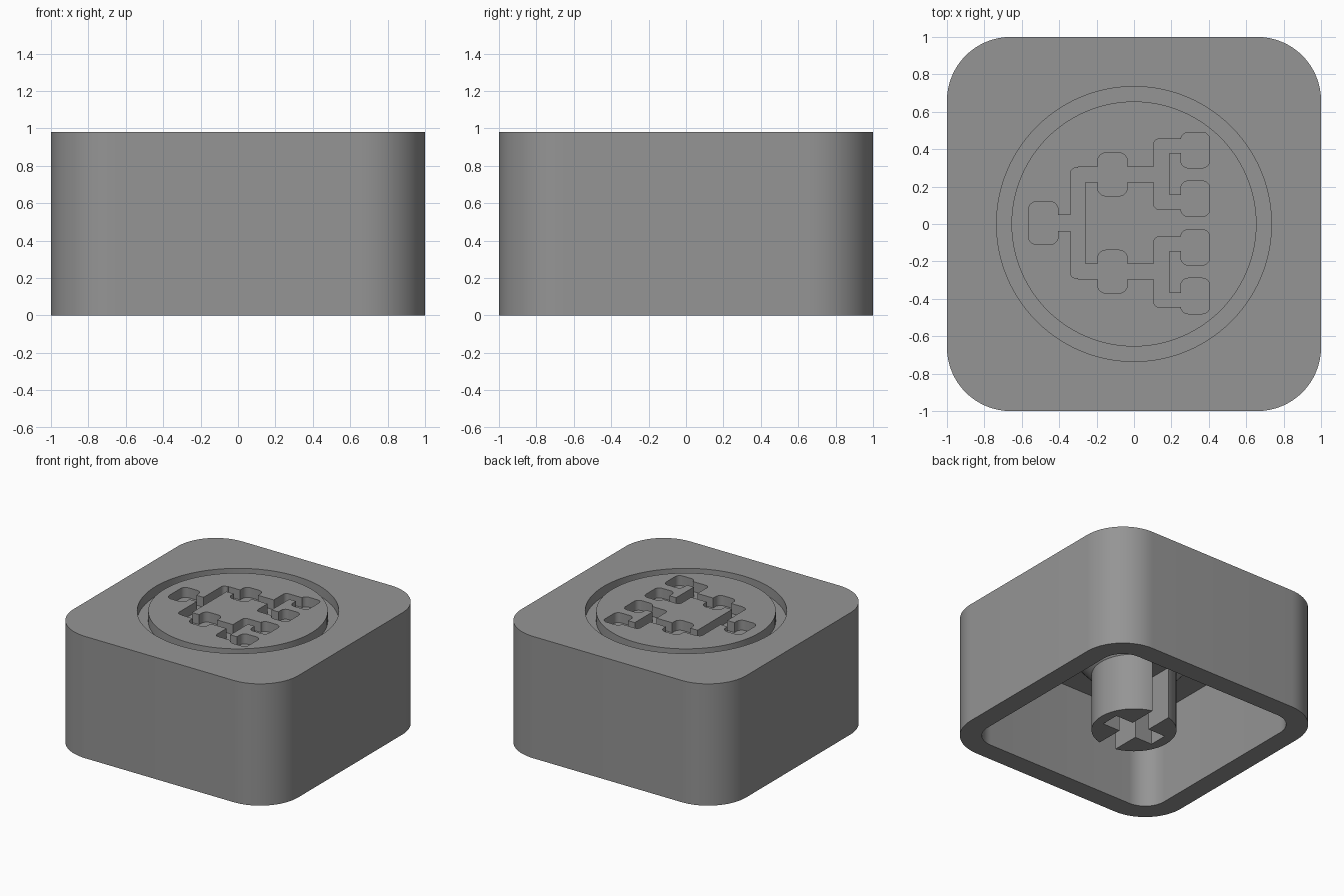
import bpy, bmesh, math

if "Cube" in bpy.data.objects:
    bpy.data.objects.remove(bpy.data.objects["Cube"])

H, CEIL, WALL, CORNER = 0.98, 0.77, 0.16, 0.34
DEPTH = 0.08          # engraving depth
MID = 0.005           # mirror line of the engraved tree

grey = bpy.data.materials.new("grey plastic")
grey.diffuse_color = (0.3, 0.3, 0.3, 1)
grey.use_nodes = True
grey.node_tree.nodes["Principled BSDF"].inputs["Base Color"].default_value = grey.diffuse_color


def make(name, bm):
    bmesh.ops.recalc_face_normals(bm, faces=bm.faces)
    me = bpy.data.meshes.new(name)
    bm.to_mesh(me)
    bm.free()
    me.materials.append(grey)
    ob = bpy.data.objects.new(name, me)
    bpy.context.collection.objects.link(ob)
    return ob


def rounded_box(name, x0, x1, y0, y1, z0, z1, r=0.0, seg=6):
    """Vertical prism over a rounded rectangle."""
    bm = bmesh.new()
    pts = []
    for cx, cy, a0 in ((x1 - r, y1 - r, 0), (x0 + r, y1 - r, 90),
                       (x0 + r, y0 + r, 180), (x1 - r, y0 + r, 270)):
        for i in range(seg + 1 if r else 1):
            a = math.radians(a0 + 90 * i / seg)
            pts.append((cx + r * math.cos(a), cy + r * math.sin(a)))
    base = bm.faces.new([bm.verts.new((x, y, z0)) for x, y in pts])
    top = bmesh.ops.extrude_face_region(bm, geom=[base])["geom"]
    bmesh.ops.translate(bm, vec=(0, 0, z1 - z0),
                        verts=[g for g in top if isinstance(g, bmesh.types.BMVert)])
    return make(name, bm)


def lathe(name, profile, seg=96, closed=False):
    """Turn (radius, z) rings about z; closed joins last ring to first, else caps."""
    bm = bmesh.new()
    rings = [[bm.verts.new((r * math.cos(math.tau * i / seg), r * math.sin(math.tau * i / seg), z))
              for i in range(seg)] for r, z in profile]
    pairs = list(zip(rings, rings[1:]))
    if closed:
        pairs.append((rings[-1], rings[0]))
    else:
        bm.faces.new(rings[0])
        bm.faces.new(rings[-1])
    for a, b in pairs:
        for i in range(seg):
            j = (i + 1) % seg
            bm.faces.new((a[i], a[j], b[j], b[i]))
    return make(name, bm)


def boolean(ob, cutter, op="DIFFERENCE"):
    mod = ob.modifiers.new("cut", "BOOLEAN")
    mod.operation, mod.solver, mod.object = op, "EXACT", cutter
    bpy.context.view_layer.objects.active = ob
    bpy.ops.object.modifier_apply(modifier=mod.name)
    bpy.data.objects.remove(cutter)


def smooth(ob):
    bpy.ops.object.select_all(action="DESELECT")
    ob.select_set(True)
    bpy.context.view_layer.objects.active = ob
    bpy.ops.object.shade_smooth_by_angle(angle=math.radians(30))


# hollow cap shell
cap = rounded_box("cap_shell", -1, 1, -1, 1, 0, H, CORNER, 16)
i = 1 - WALL
boolean(cap, rounded_box("cavity", -i, i, -i, i, -0.2, CEIL, CORNER - WALL, 12))

# ring groove in the top
z0, z1 = H - DEPTH, H + 0.1
boolean(cap, lathe("groove", [(0.655, z0), (0.735, z0), (0.735, z1), (0.655, z1)], closed=True))

# engraved tree: (x0, x1, y0, y1, corner radius), y measured from the mirror line
root = [(-0.565, -0.405, -0.115, 0.115, 0.045),   # root node
        (-0.42, -0.30, -0.043, 0.043, 0),         # root link
        (-0.34, -0.26, -0.295, 0.295, 0.03)]      # trunk bar
branch = [(-0.30, 0.15, 0.22, 0.30, 0),           # branch link
          (-0.195, -0.035, 0.145, 0.375, 0.045),  # middle node
          (0.105, 0.19, 0.073, 0.45, 0.03),       # fork bar
          (0.15, 0.27, 0.375, 0.45, 0),           # outer arm
          (0.15, 0.27, 0.073, 0.15, 0),           # inner arm
          (0.25, 0.405, 0.295, 0.485, 0.04),      # outer leaf
          (0.25, 0.405, 0.035, 0.225, 0.04)]      # inner leaf
parts = root + branch + [(a, b, -d, -c, r) for a, b, c, d, r in branch]
tree = None
for x0, x1, y0, y1, r in parts:
    piece = rounded_box("tree_cutter", x0, x1, y0 + MID, y1 + MID, z0, z1, r)
    if tree is None:
        tree = piece
    else:
        boolean(tree, piece, "UNION")
boolean(cap, tree)
smooth(cap)

# mounting stem with flared base and cross socket
stem = lathe("stem", [(0.31, 0), (0.31, 0.46), (0.58, CEIL)], 64)
boolean(stem, rounded_box("slot", -0.075, 0.075, -0.6, 0.6, -0.1, 0.42))
boolean(stem, rounded_box("slot", -0.23, 0.23, -0.075, 0.075, -0.1, 0.42))
smooth(stem)
